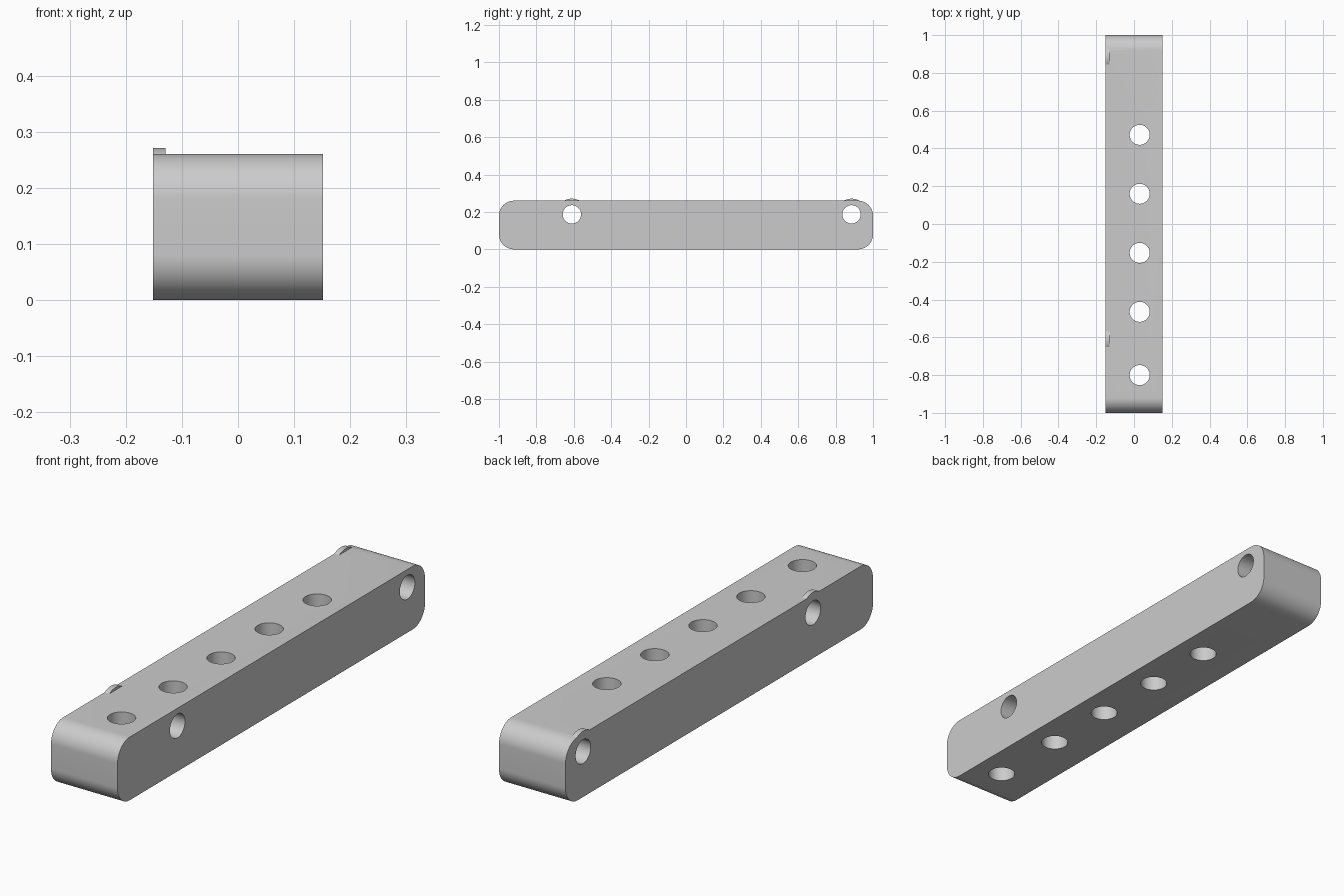
import bpy
import bmesh
from math import sin, cos, pi
from mathutils import Matrix

cube = bpy.data.objects.get("Cube")
if cube:
    bpy.data.objects.remove(cube, do_unlink=True)

WIDTH, LENGTH, HEIGHT = 0.303, 2.0, 0.26
CORNER = 0.08
PIN_Z = 0.187
PIN_YS = (-0.61, 0.885)
BOLT_X = 0.03
BOLT_YS = (-0.80, -0.465, -0.153, 0.16, 0.472)

grey = bpy.data.materials.new("plain grey")
grey.use_nodes = True
colour = (0.6, 0.6, 0.6, 1)
grey.diffuse_color = colour
grey.node_tree.nodes["Principled BSDF"].inputs["Base Color"].default_value = colour


def make_object(name, bm):
    mesh = bpy.data.meshes.new(name)
    bmesh.ops.recalc_face_normals(bm, faces=bm.faces)
    bm.to_mesh(mesh)
    bm.free()
    mesh.materials.append(grey)
    obj = bpy.data.objects.new(name, mesh)
    bpy.context.collection.objects.link(obj)
    return obj


def cylinder(name, radius, depth, centre, along_x=False):
    bm = bmesh.new()
    turn = Matrix.Rotation(pi / 2, 4, "Y") if along_x else Matrix.Identity(4)
    bmesh.ops.create_cone(bm, cap_ends=True, segments=64, radius1=radius,
                          radius2=radius, depth=depth,
                          matrix=Matrix.Translation(centre) @ turn)
    return make_object(name, bm)


def combine(target, tool, operation):
    """Apply a boolean and discard its tool."""
    mod = target.modifiers.new(tool.name, "BOOLEAN")
    mod.operation = operation
    mod.solver = "EXACT"
    mod.object = tool
    bpy.ops.object.select_all(action="DESELECT")
    bpy.context.view_layer.objects.active = target
    target.select_set(True)
    bpy.ops.object.modifier_apply(modifier=mod.name)
    bpy.data.objects.remove(tool, do_unlink=True)


# Bar: rounded side profile extruded across its width
bm = bmesh.new()
steps = 16
outline = []
corners = ((1, 1), (-1, 1), (-1, -1), (1, -1))
for quarter, (sy, sz) in enumerate(corners):
    cy = sy * (LENGTH / 2 - CORNER)
    cz = HEIGHT / 2 + sz * (HEIGHT / 2 - CORNER)
    for i in range(steps + 1):
        a = (quarter + i / steps) * pi / 2
        outline.append(bm.verts.new((-WIDTH / 2, cy + CORNER * cos(a),
                                     cz + CORNER * sin(a))))
side = bm.faces.new(outline)
extruded = bmesh.ops.extrude_face_region(bm, geom=[side], use_keep_orig=True)
moved = [v for v in extruded["geom"] if isinstance(v, bmesh.types.BMVert)]
bmesh.ops.translate(bm, verts=moved, vec=(WIDTH, 0, 0))
bar = make_object("drilled_bar", bm)

# Thin bosses around the cross holes, flush with the right side
for y in PIN_YS:
    boss = cylinder("pin_boss", 0.084, 0.022,
                    (-WIDTH / 2 + 0.011, y, PIN_Z), True)
    combine(bar, boss, "UNION")

# Cross holes and vertical bolt holes
for y in PIN_YS:
    combine(bar, cylinder("pin_hole", 0.049, 1, (0, y, PIN_Z), True), "DIFFERENCE")
for y in BOLT_YS:
    combine(bar, cylinder("bolt_hole", 0.053, 1, (BOLT_X, y, HEIGHT / 2)), "DIFFERENCE")

bpy.ops.object.shade_smooth_by_angle(angle=pi / 6)
